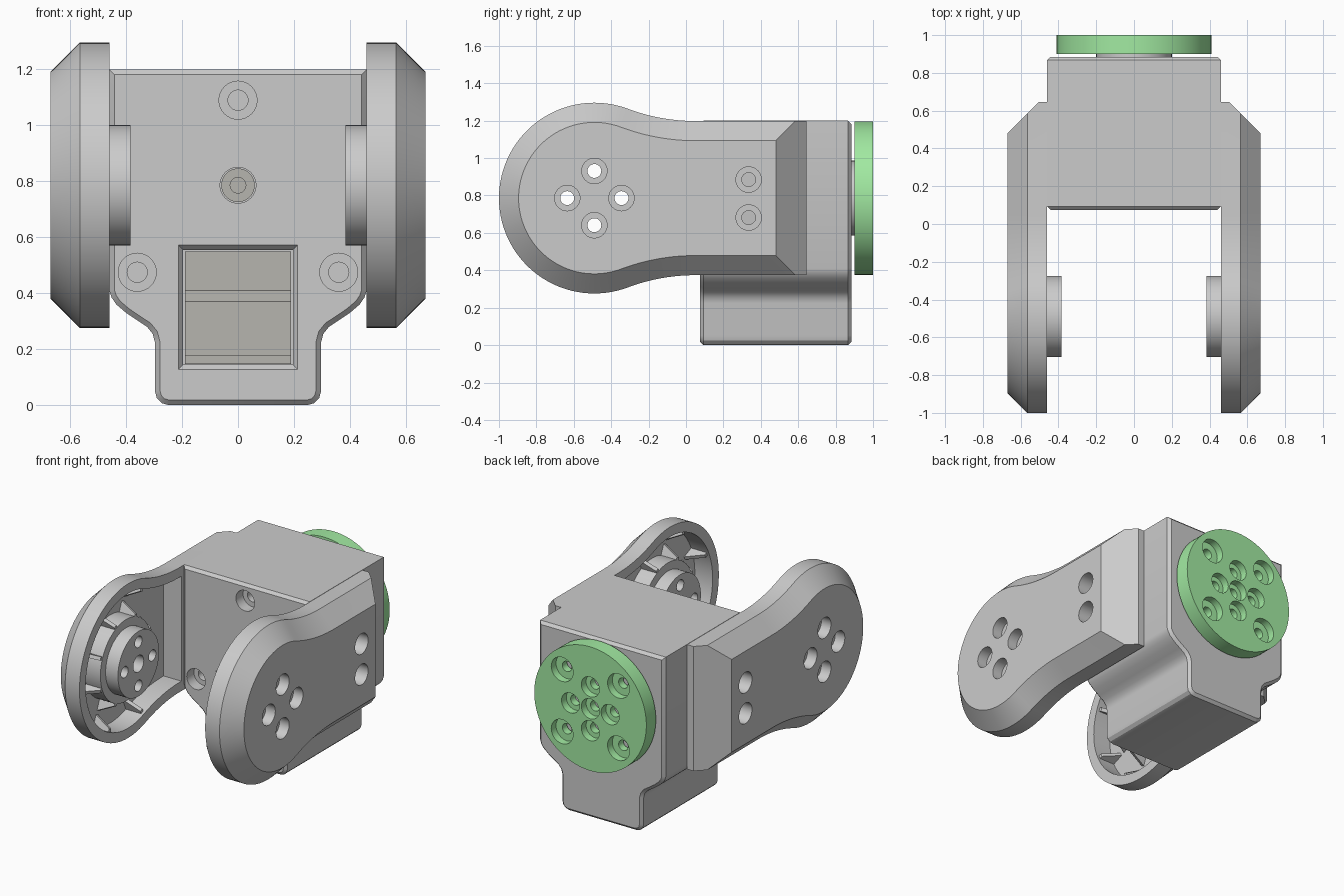
import bpy, bmesh
from math import sin, cos, pi, atan2, hypot, radians
from mathutils import Vector

if "Cube" in bpy.data.objects:
    bpy.data.objects.remove(bpy.data.objects["Cube"])

CY, CZ = -0.49, 0.786          # pivot centre of the side arms


def loft(name, axis, sections, color=None):
    """Closed solid through 2D sections [(position, points)]; axis 'x' uses (y, z), 'y' uses (x, z)."""
    bm = bmesh.new()
    rings = [[bm.verts.new((p, u, v) if axis == 'x' else (u, p, v)) for u, v in pts]
             for p, pts in sections]
    for a, b in zip(rings, rings[1:]):
        for i in range(len(a)):
            j = (i + 1) % len(a)
            bm.faces.new((a[i], a[j], b[j], b[i]))
    bm.faces.new(rings[0])
    bm.faces.new(rings[-1])
    bmesh.ops.recalc_face_normals(bm, faces=bm.faces)
    me = bpy.data.meshes.new(name)
    bm.to_mesh(me)
    bm.free()
    ob = bpy.data.objects.new(name, me)
    bpy.context.collection.objects.link(ob)
    if color:
        mat = bpy.data.materials.new(name + "_color")
        mat.diffuse_color = (*color, 1)
        mat.use_nodes = True
        mat.node_tree.nodes["Principled BSDF"].inputs["Base Color"].default_value = mat.diffuse_color
        me.materials.append(mat)
    return ob


def circle(u, v, r, n=48):
    return [(u + r * cos(2 * pi * i / n), v + r * sin(2 * pi * i / n)) for i in range(n)]


def turned(name, axis, u, v, steps, n=48, color=None):
    return loft(name, axis, [(p, circle(u, v, r, n)) for p, r in steps], color)


def rect(u0, u1, v0, v1):
    return [(u0, v0), (u1, v0), (u1, v1), (u0, v1)]


def select(ob):
    bpy.ops.object.select_all(action='DESELECT')
    ob.select_set(True)
    bpy.context.view_layer.objects.active = ob


def cut(targets, cutter):
    for ob in targets:
        m = ob.modifiers.new("cut", 'BOOLEAN')
        m.operation, m.solver, m.object = 'DIFFERENCE', 'EXACT', cutter
        select(ob)
        bpy.ops.object.modifier_apply(modifier=m.name)
    bpy.data.objects.remove(cutter)


def finish(ob, mirror=False):
    select(ob)
    bpy.ops.object.shade_smooth_by_angle(angle=radians(28))
    if mirror:
        ob.modifiers.new("mirror", 'MIRROR')


def edit(ob, fn):
    bm = bmesh.new()
    bm.from_mesh(ob.data)
    fn(bm)
    bmesh.ops.recalc_face_normals(bm, faces=bm.faces)
    bm.to_mesh(ob.data)
    bm.free()


# Housing: stepped profile with chamfered front and back rims
Y0, Y1 = 0.075, 0.885
half = [(0.46, 1.2), (0.46, 0.41), (0.452, 0.385), (0.435, 0.36), (0.40, 0.33), (0.36, 0.303),
        (0.325, 0.28), (0.305, 0.255), (0.297, 0.225), (0.297, 0.05), (0.29, 0.025),
        (0.272, 0.007), (0.247, 0)]
profile = half + [(-x, z) for x, z in reversed(half)]
housing = loft("housing", 'y', [(Y0, profile), (Y1, profile)])


def chamfer_rims(bm):
    edges = [e for e in bm.edges
             if any(all(abs(v.co.y - y) < 1e-4 for v in e.verts) for y in (Y0, Y1))]
    bmesh.ops.bevel(bm, geom=edges, offset=0.018, segments=1, affect='EDGES', profile=0.5)


edit(housing, chamfer_rims)

# Front pocket and screw holes
cut([housing], loft("pocket_cutter", 'y', [
    (0.05, rect(-0.235, 0.235, 0.105, 0.595)), (0.095, rect(-0.196, 0.196, 0.145, 0.555)),
    (0.55, rect(-0.196, 0.196, 0.145, 0.555))]))
for x, z in ((0, 1.09), (-0.36, 0.475), (0.36, 0.475)):
    cut([housing], turned("hole_cutter", 'y', x, z,
                          [(0.05, 0.068), (0.15, 0.068), (0.15, 0.036), (0.25, 0.036)], 32))
cut([housing], turned("hole_cutter", 'y', 0, CZ, [(0.05, 0.064), (0.2, 0.064)]))
finish(housing)

# Motor parts seen inside the housing
tan = (0.47, 0.46, 0.43)
step = [(0.5, 0.147), (0.22, 0.147), (0.22, 0.175), (0.14, 0.175), (0.14, 0.37),
        (0.2, 0.41), (0.2, 0.55), (0.5, 0.55)]
finish(loft("motor_block", 'x', [(-0.19, step), (0.19, step)], tan))
finish(turned("motor_pin", 'y', 0, CZ,
              [(0.19, 0.06), (0.11, 0.06), (0.11, 0.028), (0.13, 0.028)], 32, tan))

# Output shaft and green mounting disc
finish(turned("output_shaft", 'y', 0, CZ, [(0.87, 0.2), (0.902, 0.2)]))
disc = turned("mounting_disc", 'y', 0, CZ, [(0.9, 0.41), (1.0, 0.41)], 96, (0.36, 0.82, 0.36))
holes = [(0, 0, 0.066), (0.145, 0, 0.066), (-0.145, 0, 0.066), (0, 0.145, 0.066), (0, -0.145, 0.066)]
holes += [(sx * 0.206, sz * 0.206, 0.08) for sx in (-1, 1) for sz in (-1, 1)]
for x, z, r in holes:
    cut([disc], turned("hole_cutter", 'y', x, CZ + z,
                       [(1.02, r), (0.95, r), (0.95, 0.034), (0.88, 0.034)], 32))
finish(disc)


# Side arm: round head blending into a straight shank
def arm_outline(off, end):
    h, r, bx = 0.412, 0.51, 0.05
    rf = ((bx - CY) ** 2 + h * h - r * r) / (2 * (r - h))
    a = atan2(h + rf, bx - CY)
    top = [(end, h - off)]
    for i in range(12):
        t = -pi / 2 + (a - pi / 2) * i / 12
        top.append((bx + (rf + off) * cos(t), h + rf + (rf + off) * sin(t)))
    for i in range(33):
        t = a + (pi - a) * i / 32
        top.append((CY + (r - off) * cos(t), (r - off) * sin(t)))
    pts = top + [(y, -z) for y, z in reversed(top[:-1])]
    return [(y, z + CZ) for y, z in pts]


arm = loft("side_arms", 'x', [(0.46, arm_outline(0, 0.9)), (0.565, arm_outline(0, 0.9)),
                              (0.67, arm_outline(0.105, 0.9))])


def trim_end(bm):
    for co, no in (((0, 0.645, 0), (0, 1, 0)), ((0.67, 0.48, 0), (1, 1, 0))):
        bmesh.ops.bisect_plane(bm, geom=bm.verts[:] + bm.edges[:] + bm.faces[:], plane_co=co,
                               plane_no=Vector(no).normalized(), clear_outer=True)
        bmesh.ops.holes_fill(bm, edges=[e for e in bm.edges if e.is_boundary], sides=0)


edit(arm, trim_end)
cut([arm], loft("cavity_cutter", 'x', [(0.44, arm_outline(0.065, 0.065)),
                                       (0.59, arm_outline(0.065, 0.065))]))

# Pivot hub inside the arm, with blind centre bore
hub = turned("pivot_hubs", 'x', CY, CZ, [(0.385, 0.215), (0.475, 0.215), (0.475, 0.27), (0.6, 0.27)], 64)
cut([hub], turned("hole_cutter", 'x', CY, CZ, [(0.37, 0.055), (0.52, 0.055)], 32))
for dy, dz in ((0.145, 0), (-0.145, 0), (0, 0.145), (0, -0.145)):
    steps = [(0.69, 0.068), (0.6, 0.068), (0.6, 0.037), (0.37, 0.037)]
    for ob in (arm, hub):
        cut([ob], turned("hole_cutter", 'x', CY + dy, CZ + dz, steps, 32))
for z in (0.885, 0.682):
    cut([arm], turned("hole_cutter", 'x', 0.335, z,
                      [(0.69, 0.068), (0.56, 0.068), (0.56, 0.037), (0.44, 0.037)], 32))
finish(arm, True)
finish(hub, True)


# Triangular stiffening ribs on the rim and on the hub
def rib(name, ang, floor, tip):
    def sec(r0, r1):
        return [(CY + r * cos(ang) - w * sin(ang), CZ + r * sin(ang) + w * cos(ang))
                for r, w in ((r0, -0.012), (r1, -0.012), (r1, 0.012), (r0, 0.012))]
    finish(loft(name, 'x', [(0.6, sec(*floor)), (0.478, sec(*tip))]), True)


for k in range(8):
    ang = radians(22.5 + 45 * k)
    rib("hub_ribs", ang, (0.25, 0.345), (0.25, 0.285))
    if cos(ang) < 0.39:
        rib("rim_ribs", ang, (0.36, 0.46), (0.425, 0.46))
